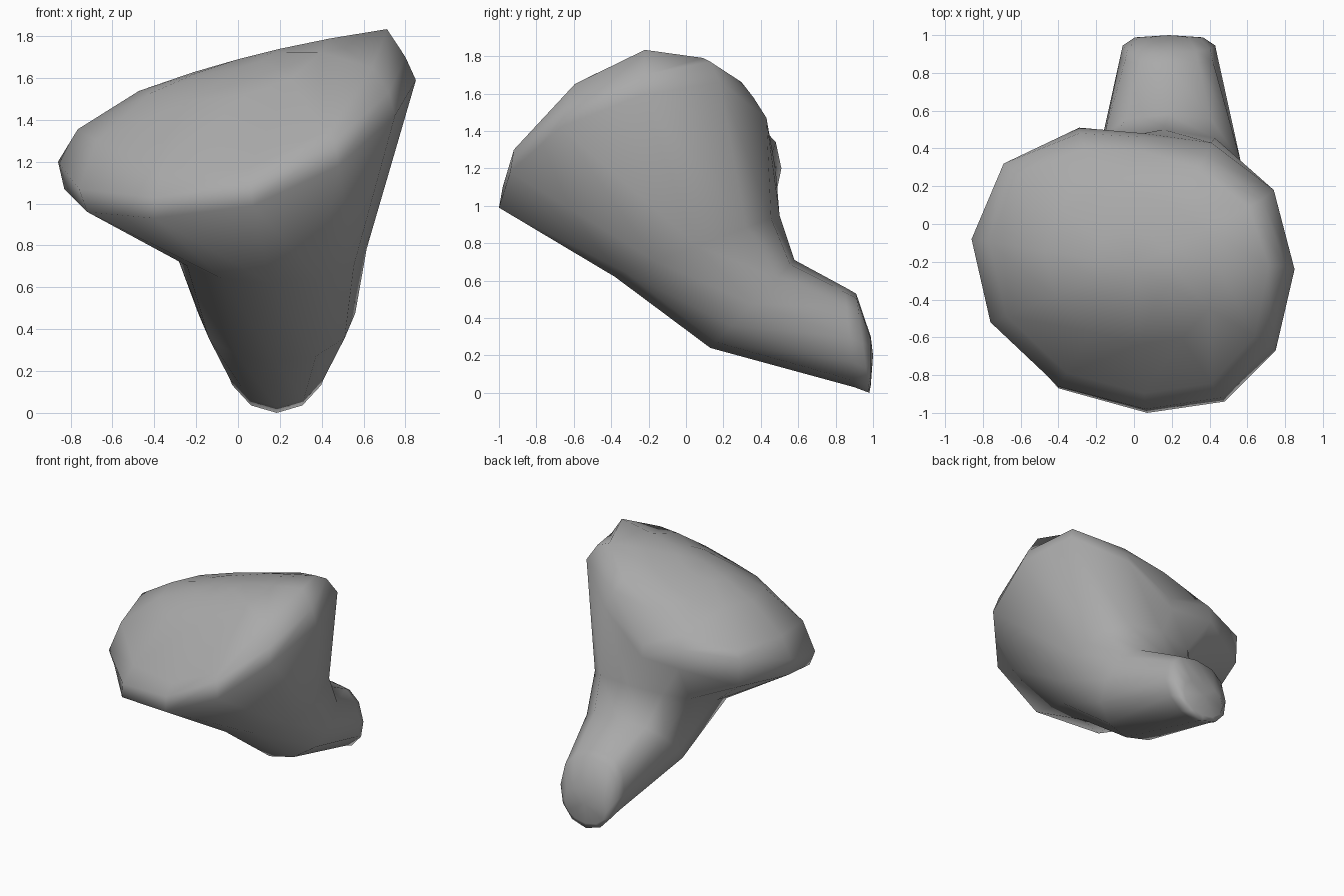
import bpy, bmesh
from math import sin, cos, radians, copysign
from mathutils import Vector

if "Cube" in bpy.data.objects:
    bpy.data.objects.remove(bpy.data.objects["Cube"], do_unlink=True)

grey = bpy.data.materials.new("plain grey")
grey.use_nodes = True
colour = (0.40, 0.40, 0.40, 1)
grey.diffuse_color = colour
grey.node_tree.nodes["Principled BSDF"].inputs["Base Color"].default_value = colour

SIDES = 12


def add_ring(bm, points):
    return [bm.verts.new(p) for p in points]


def oval(bm, centre, half_width, drop):
    """Tilted oval ring, boxier at the back; drop runs from the centre to its front point."""
    c, d = Vector(centre), Vector(drop)
    points = []
    for k in range(SIDES):
        a = radians(360 * k / SIDES)
        power = 0.75 if cos(a) < -0.01 else 1
        s, t = (copysign(abs(v) ** power, v) for v in (sin(a), cos(a)))
        points.append(c + Vector((half_width * s, 0, 0)) + d * t)
    return add_ring(bm, points)


def bridge(bm, a, b):
    for k in range(SIDES):
        n = (k + 1) % SIDES
        bm.faces.new((a[k], a[n], b[n], b[k]))


def fan(bm, ring, tip):
    v = bm.verts.new(tip)
    for k in range(SIDES):
        bm.faces.new((ring[k], ring[(k + 1) % SIDES], v))


def dome_z(x, y):
    """Height of the cap: a sloping ridge that falls faster to the front."""
    t = y + 0.2
    fall = 0.95 if t < 0 else 0.5
    return 1.69 + 0.27 * x - 0.1 * x * x - fall * t * t


bm = bmesh.new()

# Lower edge of the cap, from the front point round by the left
rim = [
    (0.07, -1.0, 0.99), (0.48, -0.94, 1.18), (0.75, -0.67, 1.42), (0.85, -0.24, 1.59),
    (0.74, 0.18, 1.66), (0.41, 0.43, 1.47), (0.05, 0.48, 1.19), (-0.29, 0.51, 1.20),
    (-0.68, 0.32, 1.09), (-0.83, -0.08, 1.07), (-0.72, -0.51, 0.96), (-0.40, -0.87, 0.93)]
# Upper edge, close above it
brow = [
    (0.06, -0.98, 1.10), (0.46, -0.92, 1.30), (0.72, -0.64, 1.53), (0.80, -0.22, 1.70),
    (0.68, 0.13, 1.77), (0.38, 0.36, 1.58), (0.05, 0.46, 1.28), (-0.29, 0.48, 1.34),
    (-0.69, 0.32, 1.31), (-0.86, -0.08, 1.20), (-0.76, -0.52, 1.07), (-0.40, -0.86, 1.03)]
rim_ring = add_ring(bm, rim)
last = add_ring(bm, brow)
bridge(bm, rim_ring, last)

# Gently domed top, softened where it meets the upper edge
middle = Vector((0, -0.22, 0))
for scale, soften in ((0.89, 1), (0.55, 0), (0.25, 0)):
    points = []
    for x, y, z in brow:
        p = middle.lerp(Vector((x, y, 0)), scale)
        p.z = dome_z(p.x, p.y) - soften * (0.02 - 0.05 * p.x - 0.06 * p.y)
        points.append(p)
    ring = add_ring(bm, points)
    bridge(bm, last, ring)
    last = ring
fan(bm, last, (0, middle.y, dome_z(0, middle.y)))

# Bent stem narrowing to a blunt end
last = rim_ring
for centre, half_width, drop in (
        ((0.155, 0.06, 0.785), 0.46, (0, -0.44, -0.165)),
        ((0.185, 0.355, 0.475), 0.375, (0, -0.225, -0.235)),
        ((0.185, 0.875, 0.297), 0.26, (0, 0.025, -0.267)),
        ((0.185, 0.945, 0.265), 0.245, (0, 0.035, -0.265)),
        ((0.185, 0.988, 0.17), 0.18, (0, 0.0, -0.13))):
    ring = oval(bm, centre, half_width, drop)
    bridge(bm, last, ring)
    last = ring
fan(bm, last, (0.185, 1.0, 0.2))

bmesh.ops.recalc_face_normals(bm, faces=bm.faces)
for f in bm.faces:
    f.smooth = True
mesh = bpy.data.meshes.new("capped_stem")
bm.to_mesh(mesh)
bm.free()
mesh.materials.append(grey)
bpy.context.collection.objects.link(bpy.data.objects.new("capped_stem", mesh))
